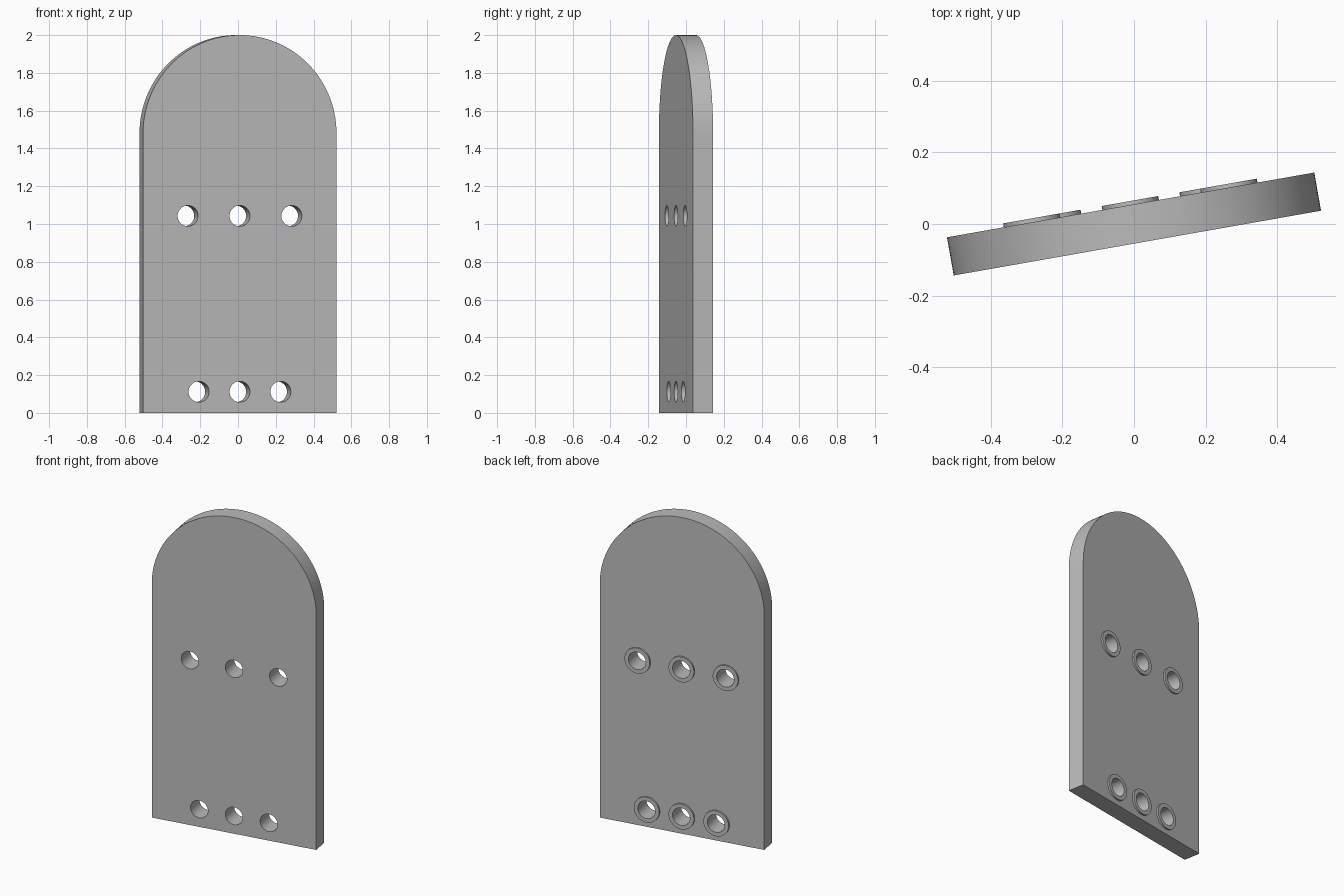
import bpy
import bmesh
from math import sin, cos, pi, radians
from mathutils import Matrix

cube = bpy.data.objects.get("Cube")
if cube:
    bpy.data.objects.remove(cube, do_unlink=True)

HALF_W, HEIGHT, THICK = 0.52, 2.0, 0.108
HOLE_R, RIM_R, RIM_H = 0.055, 0.08, 0.011
ROWS = {"upper": (1.043, 0.279), "lower": (0.112, 0.22)}  # height, spacing

grey = bpy.data.materials.new("grey")
grey.use_nodes = True
grey.diffuse_color = (0.5, 0.5, 0.5, 1)
grey.node_tree.nodes["Principled BSDF"].inputs["Base Color"].default_value = (0.5, 0.5, 0.5, 1)

# Upright and turned slightly about the vertical axis
STAND = Matrix.Rotation(radians(10), 4, "Z") @ Matrix.Rotation(radians(90), 4, "X")


def arc(cx, cy, r, end=2 * pi, steps=48):
    return [(cx + r * cos(end * i / steps), cy + r * sin(end * i / steps))
            for i in range(steps + (end < 6))]


def extruded(name, outlines, thickness, back_offset=0.0):
    """Fill closed outlines (inner ones become holes) and give them thickness."""
    curve = bpy.data.curves.new(name, "CURVE")
    curve.dimensions, curve.fill_mode = "2D", "BOTH"
    curve.extrude = thickness / 2
    for points in outlines:
        spline = curve.splines.new("POLY")
        spline.points.add(len(points) - 1)
        for p, (x, y) in zip(spline.points, points):
            p.co = (x, y, 0, 1)
        spline.use_cyclic_u = True
    helper = bpy.data.objects.new(name + "_outline", curve)
    bpy.context.collection.objects.link(helper)
    bpy.context.view_layer.update()
    graph = bpy.context.evaluated_depsgraph_get()
    mesh = bpy.data.meshes.new_from_object(helper.evaluated_get(graph))
    bpy.data.objects.remove(helper, do_unlink=True)

    bm = bmesh.new()
    bm.from_mesh(mesh)
    bmesh.ops.remove_doubles(bm, verts=bm.verts, dist=1e-5)
    bmesh.ops.recalc_face_normals(bm, faces=bm.faces)
    bmesh.ops.transform(bm, verts=bm.verts,
                        matrix=STAND @ Matrix.Translation((0, 0, -back_offset)))
    bm.to_mesh(mesh)
    bm.free()
    mesh.materials.clear()
    mesh.materials.append(grey)
    obj = bpy.data.objects.new(name, mesh)
    bpy.context.collection.objects.link(obj)
    bpy.ops.object.select_all(action="DESELECT")
    obj.select_set(True)
    bpy.context.view_layer.objects.active = obj
    bpy.ops.object.shade_smooth_by_angle(angle=radians(30))
    return obj


centres = [(f"{row}_{side}", i * gap, z)
           for row, (z, gap) in ROWS.items()
           for i, side in ((-1, "right"), (0, "middle"), (1, "left"))]

# Arched plate with six through holes
arch = arc(0, HEIGHT - HALF_W, HALF_W, pi, 64)
outline = [(-HALF_W, 0), (HALF_W, 0)] + arch
extruded("arched_plate", [outline] + [arc(x, z, HOLE_R) for _, x, z in centres], THICK)

# Raised rims around the holes on the back
for label, x, z in centres:
    extruded(f"{label}_hole_rim", [arc(x, z, RIM_R), arc(x, z, HOLE_R)],
             RIM_H, (THICK + RIM_H) / 2)
